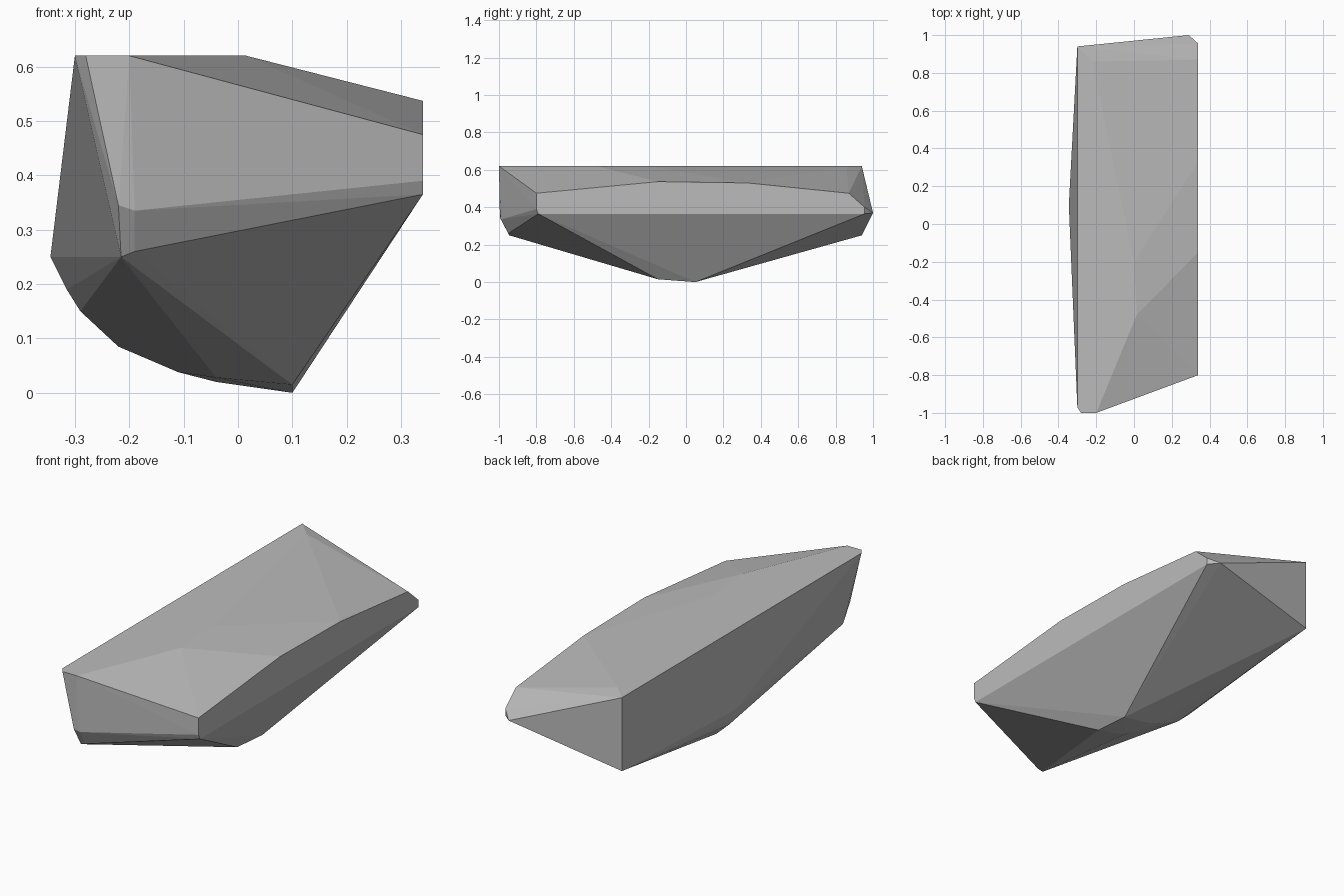
import bpy
import bmesh
import math

default_cube = bpy.data.objects.get("Cube")
if default_cube:
    bpy.data.objects.remove(default_cube, do_unlink=True)


def make_material(name, colour):
    material = bpy.data.materials.new(name)
    material.use_nodes = True
    material.diffuse_color = colour
    material.node_tree.nodes["Principled BSDF"].inputs["Base Color"].default_value = colour
    return material


def make_hull(name, corners, material):
    """Wrap the corners in a convex, flat-faced solid."""
    bm = bmesh.new()
    for corner in corners:
        bm.verts.new(corner)
    result = bmesh.ops.convex_hull(bm, input=bm.verts[:])
    leftover = set(result["geom_interior"]) | set(result["geom_unused"])
    loose = [item for item in leftover if isinstance(item, bmesh.types.BMVert)]
    bmesh.ops.delete(bm, geom=loose, context="VERTS")
    # Merge triangles that lie in the same facet
    bmesh.ops.dissolve_limit(bm, angle_limit=math.radians(0.5),
                             verts=bm.verts[:], edges=bm.edges[:])
    bmesh.ops.recalc_face_normals(bm, faces=bm.faces[:])
    mesh = bpy.data.meshes.new(name)
    bm.to_mesh(mesh)
    bm.free()
    mesh.materials.append(material)
    rock = bpy.data.objects.new(name, mesh)
    bpy.context.collection.objects.link(rock)
    return rock


TOP = 0.62
SIDE = 0.34

# Flat upper facet, outlined in x and y
top_outline = [(-0.3, 0.94), (-0.3, -0.97), (-0.28, -1), (-0.2, -1),
               (0.015, -0.48), (0, -0.2), (-0.22, 0.86)]
top_facet = [(x, y, TOP) for x, y in top_outline]

# Upright facet on the left side, outlined in y and z
side_outline = [(-0.8, 0.475), (-0.15, 0.537), (0.33, 0.53), (0.87, 0.475),
                (0.955, 0.4), (0.955, 0.365), (-0.79, 0.365), (-0.8, 0.39)]
side_facet = [(SIDE, y, z) for y, z in side_outline]

# Chipped corner at the front end
front_corner = [(-0.235, -0.985, 0.4), (-0.22, -0.995, 0.345),
                (-0.19, -0.99, 0.335), (-0.19, -0.95, 0.26),
                (-0.215, -0.945, 0.25)]

# Narrow point and lower corner at the back end
back_corner = [(0.29, 1, 0.37), (-0.3, 0.94, 0.25)]

# Rounded keel that climbs from the base to the right flank
keel = [(0.1, 0.05, 0), (0.1, -0.15, 0.015),
        (-0.04, 0.05, 0.02), (-0.04, -0.12, 0.028),
        (-0.11, 0.06, 0.038), (-0.22, 0.07, 0.085),
        (-0.29, 0.07, 0.15), (-0.315, 0.08, 0.19), (-0.345, 0.1, 0.25)]

stone_grey = make_material("stone grey", (0.5, 0.5, 0.5, 1))
make_hull("rock_shard", top_facet + side_facet + front_corner + back_corner + keel,
          stone_grey)
